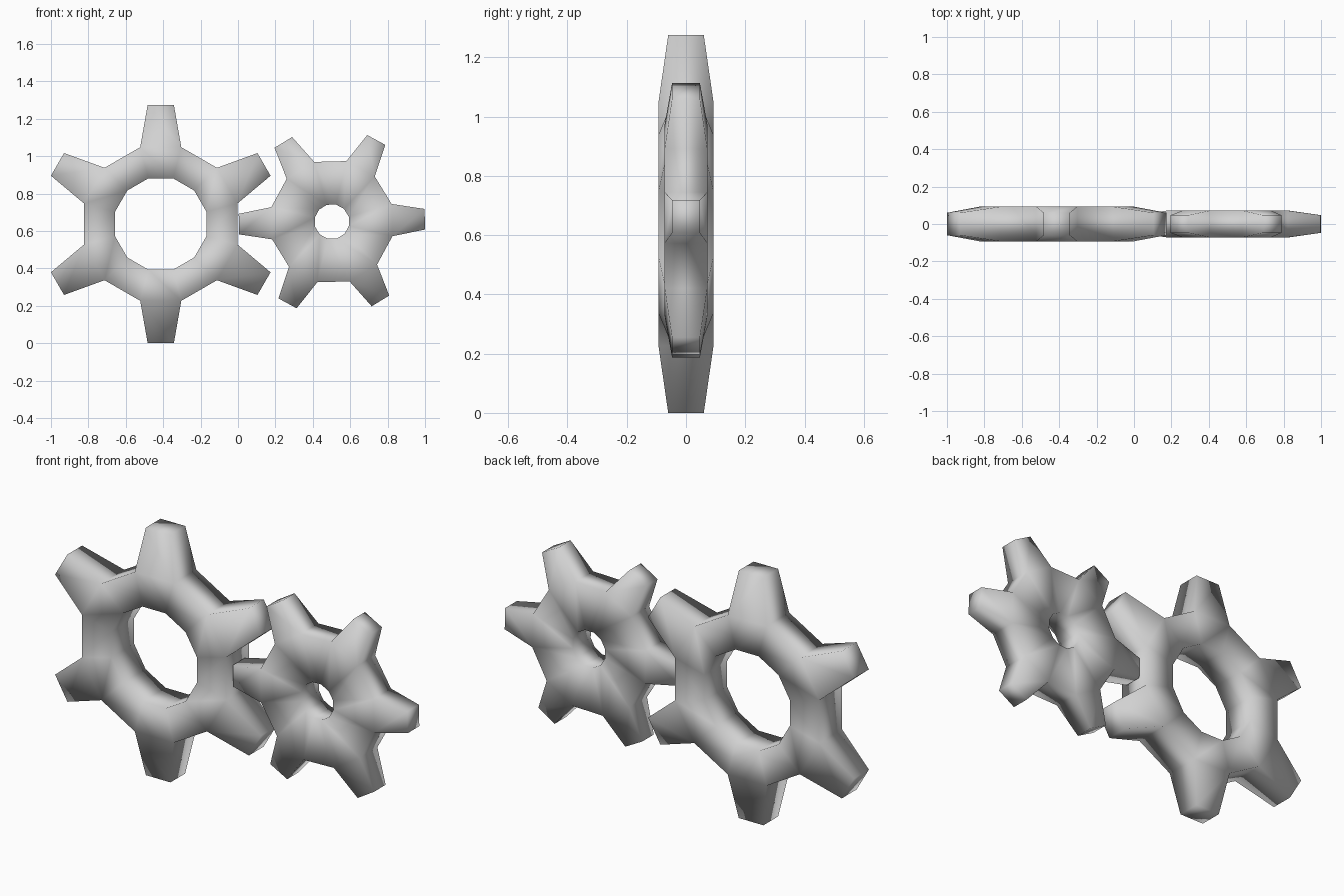
import bpy, bmesh, math
from mathutils import Vector

cube = bpy.data.objects.get("Cube")
if cube:
    bpy.data.objects.remove(cube, do_unlink=True)

# Single plain grey material
grey = bpy.data.materials.new("plain_grey")
grey.use_nodes = True
COLOUR = (0.64, 0.64, 0.64, 1.0)
grey.diffuse_color = COLOUR
grey.node_tree.nodes["Principled BSDF"].inputs["Base Color"].default_value = COLOUR


def make_gear(name, centre, turn, hole_r, body_r, tip_r, tip_half, depth, tip_depth, teeth=6):
    """Ring with a polygonal hole and tapered teeth on every other segment."""
    bm = bmesh.new()
    count = teeth * 2
    step = math.tau / count

    def pair(radial, side, angle, half_depth):
        """Front and back vertices, given distances along and across a direction."""
        c, s = math.cos(angle), math.sin(angle)
        x, z = radial * c - side * s, radial * s + side * c
        return [bm.verts.new((x, y, z)) for y in (-half_depth, half_depth)]

    # Rings around the hole and at the tooth roots
    angles = [turn + (i - 0.5) * step for i in range(count)]
    inner = [pair(hole_r, 0, a, depth) for a in angles]
    outer = [pair(body_r, 0, a, depth) for a in angles]

    def wall(a, b):
        bm.faces.new((a[0], b[0], b[1], a[1]))

    def plates(a, b, c, d):
        for k in (0, 1):
            bm.faces.new((a[k], b[k], c[k], d[k]))

    for i in range(count):
        j = (i + 1) % count
        plates(inner[i], inner[j], outer[j], outer[i])
        wall(inner[i], inner[j])
        if i % 2:
            # Gap between teeth
            wall(outer[i], outer[j])
        else:
            # Tapered tooth
            mid = turn + i * step
            t0 = pair(tip_r, -tip_half, mid, tip_depth)
            t1 = pair(tip_r, tip_half, mid, tip_depth)
            plates(outer[i], outer[j], t1, t0)
            wall(outer[i], t0)
            wall(t0, t1)
            wall(t1, outer[j])

    bmesh.ops.recalc_face_normals(bm, faces=bm.faces[:])
    for f in bm.faces:
        f.smooth = True
    mesh = bpy.data.meshes.new(name)
    bm.to_mesh(mesh)
    bm.free()
    mesh.materials.append(grey)
    obj = bpy.data.objects.new(name, mesh)
    obj.location = Vector(centre)
    bpy.context.collection.objects.link(obj)
    return obj


make_gear("large_gear", (-0.413, 0, 0.6375), math.radians(90),
          0.253, 0.425, 0.6375, 0.07, 0.093, 0.06)
make_gear("small_gear", (0.502, 0, 0.65), math.radians(1.5),
          0.094, 0.333, 0.497, 0.055, 0.072, 0.047)
